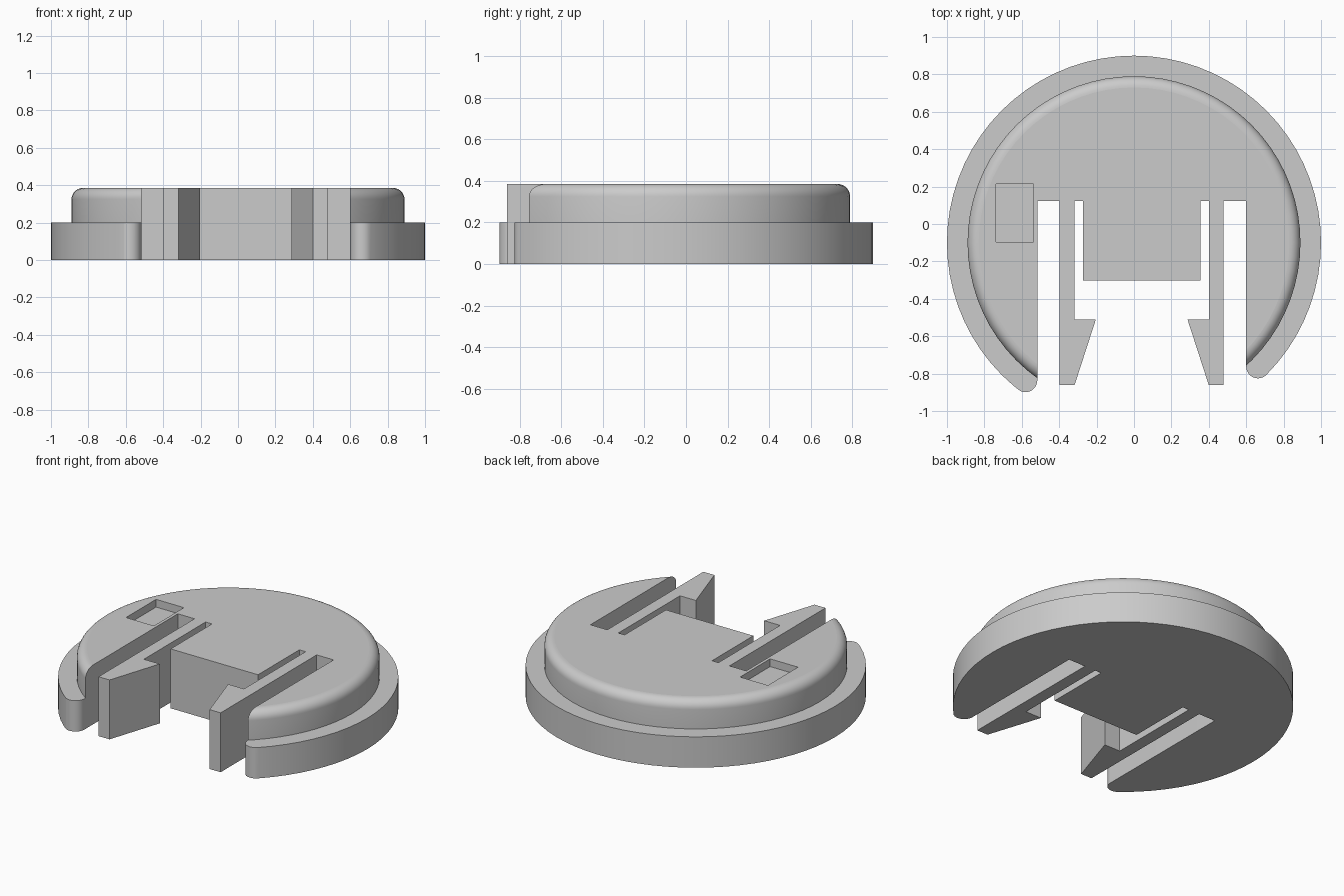
import bpy, bmesh
from math import sin, cos, pi, atan2, sqrt, radians

cube = bpy.data.objects.get("Cube")
if cube:
    bpy.data.objects.remove(cube, do_unlink=True)

R, CAP_R, CY = 1.0, 0.89, -0.1      # flange radius, cap radius, disc centre in y
STEP, TOP, FILLET = 0.2, 0.385, 0.06
TIP = 0.063                         # rounding of the flange tips

grey = bpy.data.materials.new("light grey plastic")
grey.use_nodes = True
colour = (0.6, 0.6, 0.6, 1)
grey.diffuse_color = colour
grey.node_tree.nodes["Principled BSDF"].inputs["Base Color"].default_value = colour


def add_object(name, bm):
    bmesh.ops.recalc_face_normals(bm, faces=bm.faces)
    mesh = bpy.data.meshes.new(name)
    bm.to_mesh(mesh)
    bm.free()
    mesh.materials.append(grey)
    ob = bpy.data.objects.new(name, mesh)
    bpy.context.collection.objects.link(ob)
    return ob


def prism(name, outline, z0, z1):
    bm = bmesh.new()
    face = bm.faces.new([bm.verts.new((x, y, z0)) for x, y in outline])
    ext = bmesh.ops.extrude_face_region(bm, geom=[face])
    moved = [v for v in ext["geom"] if isinstance(v, bmesh.types.BMVert)]
    bmesh.ops.translate(bm, verts=moved, vec=(0, 0, z1 - z0))
    return add_object(name, bm)


def lathe(name, profile, steps=72):
    bm = bmesh.new()
    verts = [bm.verts.new((r, CY, z)) for r, z in profile]
    edges = [bm.edges.new(pair) for pair in zip(verts, verts[1:])]
    bmesh.ops.spin(bm, geom=verts + edges, cent=(0, CY, 0), axis=(0, 0, 1),
                   angle=2 * pi, steps=steps)
    bmesh.ops.remove_doubles(bm, verts=bm.verts, dist=1e-5)
    # close the flat top and bottom with single faces
    bmesh.ops.holes_fill(bm, edges=[e for e in bm.edges if e.is_boundary], sides=0)
    return add_object(name, bm)


def boolean(target, tool, operation):
    mod = target.modifiers.new(operation.title(), "BOOLEAN")
    mod.operation, mod.solver, mod.object = operation, "EXACT", tool
    bpy.context.view_layer.objects.active = target
    bpy.ops.object.modifier_apply(modifier=mod.name)
    bpy.data.objects.remove(tool, do_unlink=True)


def rounded_tip(wall, side, steps=12):
    """Arc from the slot wall round to the flange rim, then well outwards."""
    cx = wall + side * TIP
    cy = CY - sqrt((R - TIP) ** 2 - cx ** 2)
    end = atan2(cy - CY, side * cx)
    pts = []
    for i in range(steps + 1):
        a = -pi + (end + pi) * i / steps
        pts.append((cx + side * TIP * cos(a), cy + TIP * sin(a)))
    pts.append((cx * 2, CY + (cy - CY) * 2))
    return pts


# Stepped disc with a rounded upper rim
rim = [(CAP_R - FILLET + FILLET * cos(a), TOP - FILLET + FILLET * sin(a))
       for a in [pi / 2 * i / 8 for i in range(9)]]
body = lathe("clip_disc", [(R, 0), (R, STEP), (CAP_R, STEP)] + rim)

# Front opening, leaving the central tongue and rounded flange tips
L, RT, SLOT, TONGUE = -0.517, 0.60, 0.122, -0.302
opening = [(L, SLOT), (-0.272, SLOT), (-0.272, TONGUE), (0.355, TONGUE),
           (0.355, SLOT), (RT, SLOT)]
opening += rounded_tip(RT, 1) + list(reversed(rounded_tip(L, -1)))
boolean(body, prism("opening_cutter", opening, -0.1, 0.6), "DIFFERENCE")

# Shallow rectangular pocket in the top
pocket = [(-0.737, -0.095), (-0.537, -0.095), (-0.537, 0.213), (-0.737, 0.213)]
boolean(body, prism("pocket_cutter", pocket, TOP - 0.05, 0.6), "DIFFERENCE")

# Two spring arms with inward hooks, mirrored about the tongue's centre
MID = 0.041
arm = [(0.438, 0.3), (0.438, -0.862), (0.359, -0.862), (0.245, -0.51),
       (0.359, -0.51), (0.359, 0.3)]
for side, name in ((1, "left_spring_arm"), (-1, "right_spring_arm")):
    boolean(body, prism(name, [(MID + side * x, y) for x, y in arm], 0, TOP), "UNION")

# Smooth round walls, flat horizontal faces
bpy.ops.object.select_all(action="DESELECT")
body.select_set(True)
bpy.context.view_layer.objects.active = body
bpy.ops.object.shade_smooth_by_angle(angle=radians(30))
for face in body.data.polygons:
    if abs(face.normal.z) > 0.999:
        face.use_smooth = False
